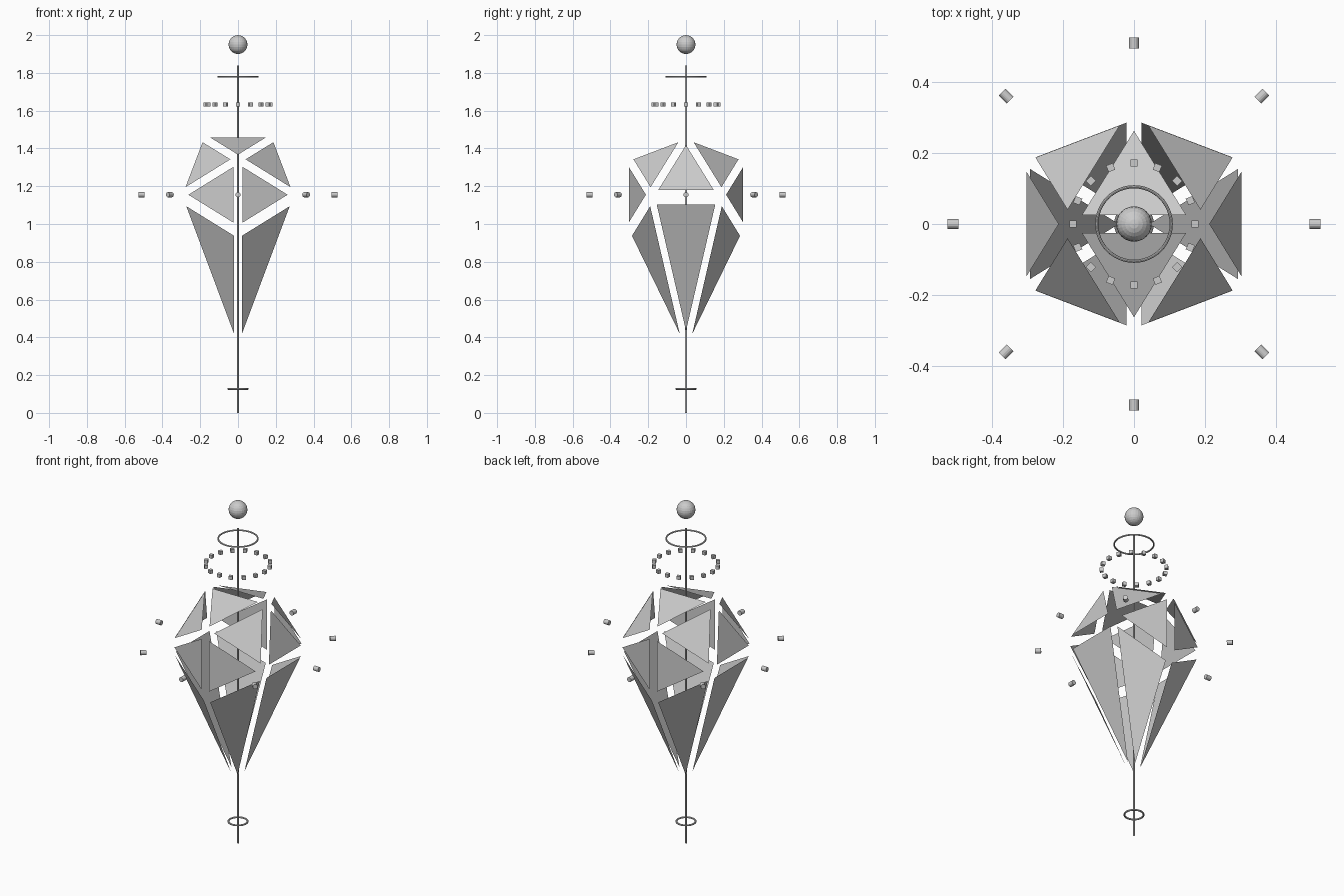
import bpy, bmesh, math
from mathutils import Vector, Matrix

if "Cube" in bpy.data.objects:
    bpy.data.objects.remove(bpy.data.objects["Cube"])

CZ = 1.155            # height of crystal centre
A, B = 0.19, 0.307    # golden-rectangle half sizes
TIP = Vector((0, 0, 0.335 - CZ))


def add_panel(bm, corners, scale):
    """Shrink a triangle about its centre and lift it slightly outward."""
    c = sum(corners, Vector()) / 3
    n = (corners[1] - corners[0]).cross(corners[2] - corners[0]).normalized()
    if n.dot(c) < 0:
        n = -n
        corners = corners[::-1]
    bm.faces.new([bm.verts.new(c + (p - c) * scale + n * 0.005) for p in corners])


def finish(bm, name, z):
    me = bpy.data.meshes.new(name)
    bm.to_mesh(me)
    bm.free()
    ob = bpy.data.objects.new(name, me)
    ob.location.z = z
    bpy.context.collection.objects.link(ob)
    return ob


# Crystal shell: separated icosahedron panels above, long point below
upper, lower = bmesh.new(), bmesh.new()
V = Vector
for s in (-1, 1):
    add_panel(upper, [V((-A, 0, B)), V((A, 0, B)), V((0, s * B, A))], 0.775)
    add_panel(upper, [V((s * A, 0, B)), V((s * B, A, 0)), V((s * B, -A, 0))], 0.775)
    add_panel(lower, [V((s * B, A, 0)), V((s * B, -A, 0)), TIP], 0.815)
    for t in (-1, 1):
        side = V((s * B, t * A, 0))
        high, low = V((0, t * B, A)), V((0, t * B, -A))
        add_panel(upper, [V((s * A, 0, B)), high, side], 0.775)
        add_panel(upper, [high, low, side], 0.775)
        add_panel(lower, [low, side, TIP], 0.825)
finish(upper, "upper_panels", CZ)
finish(lower, "lower_panels", CZ)

# Central pole
bpy.ops.mesh.primitive_cylinder_add(vertices=12, radius=0.005, depth=1.84, location=(0, 0, 0.92))
bpy.context.object.name = "pole"
bpy.ops.object.shade_smooth_by_angle()

# Rings near the top and foot
for name, r, tube, z in (("top_ring", 0.105, 0.0045, 1.78), ("foot_ring", 0.051, 0.005, 0.127)):
    bpy.ops.mesh.primitive_torus_add(major_radius=r, minor_radius=tube, major_segments=48,
                                     minor_segments=8, location=(0, 0, z))
    bpy.context.object.name = name
    bpy.ops.object.shade_smooth_by_angle()

# Floating ball
bpy.ops.mesh.primitive_uv_sphere_add(segments=24, ring_count=12, radius=0.05, location=(0, 0, 1.95))
bpy.context.object.name = "top_ball"

# Circle of small cubes
bm = bmesh.new()
for i in range(16):
    m = Matrix.Rotation(i * math.tau / 16, 4, 'Z') @ Matrix.Translation((0.172, 0, 0))
    bmesh.ops.create_cube(bm, size=0.02, matrix=m)
finish(bm, "cube_circle", 1.632)

# Orbiting studs: short cylinders pointing outward
bm = bmesh.new()
for i in range(8):
    m = (Matrix.Rotation(i * math.tau / 8, 4, 'Z') @ Matrix.Translation((0.51, 0, 0))
         @ Matrix.Rotation(math.pi / 2, 4, 'Y'))
    bmesh.ops.create_cone(bm, cap_ends=True, segments=16, radius1=0.0135, radius2=0.0135,
                          depth=0.031, matrix=m)
finish(bm, "orbit_studs", CZ)
